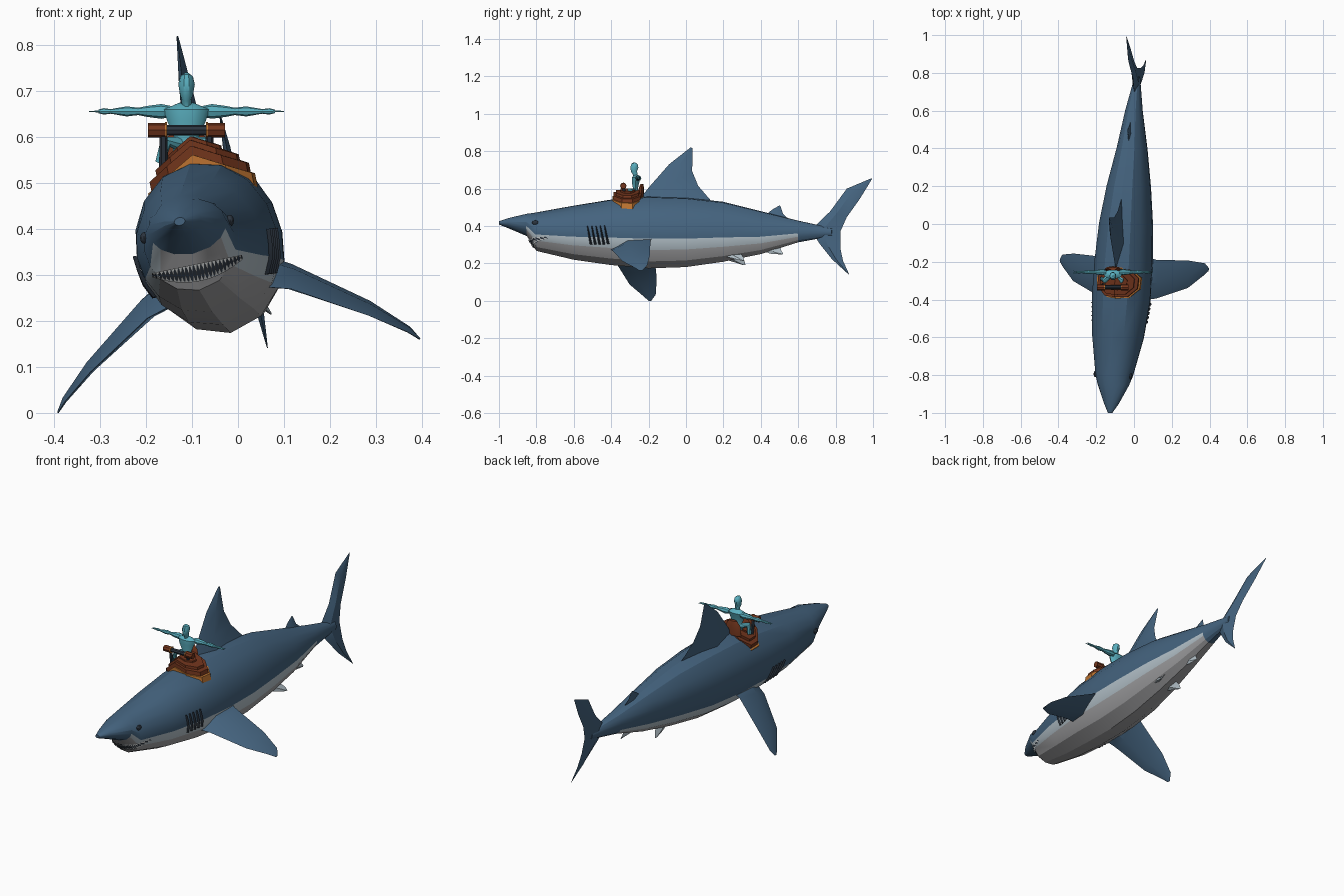
import bpy, bmesh, math
from mathutils import Vector
from mathutils.bvhtree import BVHTree

cube = bpy.data.objects.get("Cube")
if cube:
    bpy.data.objects.remove(cube, do_unlink=True)


def material(name, *rgb):
    m = bpy.data.materials.new(name)
    m.use_nodes = True
    m.diffuse_color = (*rgb, 1)
    bsdf = next(n for n in m.node_tree.nodes if n.type == "BSDF_PRINCIPLED")
    bsdf.inputs["Base Color"].default_value = (*rgb, 1)
    return m


BLUE = material("slate blue skin", .058, .125, .21)
PALE = material("pale flank", .45, .53, .58)
GREY = material("grey belly", .36, .36, .37)
DARK = material("dark blue grey", .025, .035, .05)
TEETH = material("tooth white", .6, .62, .62)
LEATHER = material("brown leather", .17, .036, .012)
TRIM = material("orange trim", .5, .17, .03)
TEAL = material("teal rider", .1, .42, .51)

# Body stations: y, centre x, half width, top z, bottom z
STATIONS = [
    (-1, -.127, .012, .425, .408), (-.95, -.12, .04, .442, .388),
    (-.85, -.11, .085, .465, .345), (-.8, -.105, .1, .475, .265),
    (-.6, -.085, .137, .512, .217), (-.4, -.068, .155, .545, .188),
    (-.2, -.055, .153, .562, .17), (0, -.042, .141, .556, .177),
    (.2, -.027, .115, .533, .206), (.4, -.01, .08, .482, .248),
    (.6, 0, .046, .43, .312), (.78, .018, .014, .39, .345)]
ROLL = math.radians(11.5)


def station(y):
    """Interpolated centre x, half width, top and bottom at y."""
    y = max(STATIONS[0][0], min(STATIONS[-1][0], y))
    for a, b in zip(STATIONS, STATIONS[1:]):
        if y <= b[0]:
            t = (y - a[0]) / (b[0] - a[0])
            return [p + (q - p) * t for p, q in zip(a[1:], b[1:])]


def place(side, y, z):
    """Turn a point of the straight animal into the rolled, curved pose."""
    cx, _, top, bottom = station(y)
    cz = (top + bottom) / 2
    c, s, h = math.cos(ROLL), math.sin(ROLL), z - cz
    return Vector((cx + c * side - s * h, y - .06 * side, cz + s * side + c * h))


def build(name, verts, faces, mats, index=None, angle=25):
    me = bpy.data.meshes.new(name)
    me.from_pydata([tuple(v) for v in verts], [], faces)
    for m in mats:
        me.materials.append(m)
    for i, p in enumerate(me.polygons):
        p.material_index = index[i] if index else 0
    bm = bmesh.new()
    bm.from_mesh(me)
    bmesh.ops.recalc_face_normals(bm, faces=bm.faces)
    bm.to_mesh(me)
    bm.free()
    ob = bpy.data.objects.new(name, me)
    bpy.context.collection.objects.link(ob)
    bpy.ops.object.select_all(action="DESELECT")
    ob.select_set(True)
    bpy.context.view_layer.objects.active = ob
    bpy.ops.object.shade_smooth_by_angle(angle=math.radians(angle))
    return ob


def loft(name, rings, mats, rule=None, angle=25):
    n = len(rings[0])
    verts = [v for r in rings for v in r]
    faces, index = [], []
    for i in range(len(rings) - 1):
        for j in range(n):
            k = (j + 1) % n
            faces.append((i * n + j, i * n + k, (i + 1) * n + k, (i + 1) * n + j))
            index.append(rule(i, j) if rule else 0)
    faces += [tuple(range(n)), tuple(range(len(verts) - n, len(verts)))]
    return build(name, verts, faces, mats, index + [0, 0], angle)


def tube(name, path, mat, sides=8, squash=1):
    """Tapered limb through (x, y, z, radius) points."""
    rings = []
    for i, p in enumerate(path):
        d = Vector(path[min(i + 1, len(path) - 1)][:3]) - Vector(path[max(i - 1, 0)][:3])
        u = d.cross(Vector((0, 1, 0))).normalized()
        v = u.cross(d).normalized() * squash
        turn = [2 * math.pi * k / sides for k in range(sides)]
        rings.append([Vector(p[:3]) + p[3] * (u * math.cos(a) + v * math.sin(a)) for a in turn])
    return loft(name, rings, [mat], angle=40)


# Body: elliptical rings, with ring edges lying on the colour borders
half = [90, 65, 42, 20, 0, -19, -38, -62]
angles = [math.radians(a) for a in half + [-90] + [180 - a for a in half[:0:-1]]]
rings = []
for y, cx, w, top, bottom in STATIONS:
    mid, tall = (top + bottom) / 2, (top - bottom) / 2
    rings.append([place(w * math.cos(a), y, mid + tall * math.sin(a)) for a in angles])


def skin(i, j):
    if i < 2 or i > 9 or j < 5 or j > 10:
        return 0
    return 1 if j in (5, 10) else 2


body = loft("shark_body", rings, [BLUE, PALE, GREY], skin)
tree = BVHTree.FromPolygons([v.co for v in body.data.vertices],
                            [tuple(p.vertices) for p in body.data.polygons])


def on_skin(origin, direction, lift):
    hit = tree.ray_cast(origin, direction)[0]
    return (hit or origin + direction) - direction * lift


def on_flank(side, y, z, lift):
    outer = place(side * .4, y, z)
    return on_skin(outer, (place(0, y, z) - outer).normalized(), lift)


# Fins: diamond sections given as (leading point, trailing point, half thickness)
def fin(name, sections, mat, side=1, thick=(1, 0, 0)):
    rings = []
    for lead, trail, t in sections:
        a, b = Vector(lead), Vector(trail)
        m, off = a.lerp(b, .4), Vector(thick) * t
        rings.append([place(p.x * side, p.y, p.z) for p in (a, m + off, b, m - off)])
    return loft(name, rings, [mat])


def upright(rows):
    return [((0, a, b), (0, c, d), t) for a, b, c, d, t in rows]


fin("dorsal_fin", upright([
    (-.27, .52, .15, .52, .035), (-.2, .61, .065, .62, .022),
    (-.09, .738, .033, .7, .013), (.025, .83, .035, .825, .002)]), BLUE)
fin("rear_dorsal_fin", upright([
    (.42, .455, .56, .43, .009), (.46, .49, .52, .465, .006), (.5, .513, .505, .51, .001)]), BLUE)
fin("tail_fin", upright([
    (.988, .66, .996, .66, .001), (.86, .605, .93, .55, .008), (.77, .48, .86, .45, .012),
    (.67, .38, .825, .37, .018), (.71, .31, .825, .28, .012), (.78, .22, .84, .21, .008),
    (.868, .138, .873, .136, .001)]), BLUE)
fin("anal_fin", upright([
    (.4, .27, .5, .3, .01), (.45, .25, .51, .265, .006), (.515, .245, .52, .25, .001)]), PALE)
for side, word in ((1, "left"), (-1, "right")):
    fin(word + "_pectoral_fin", [
        ((.09, -.4, .255), (.09, -.16, .33), .03), ((.16, -.385, .235), (.16, -.18, .29), .022),
        ((.31, -.32, .145), (.31, -.175, .178), .012), ((.38, -.25, .095), (.385, -.185, .105), .006),
        ((.401, -.225, .075), (.403, -.21, .075), .002)], BLUE, side, (.5, 0, .9))
    fin(word + "_pelvic_fin", [
        ((.03, .18, .235), (.03, .29, .25), .012), ((.05, .25, .215), (.05, .31, .22), .007),
        ((.058, .3, .2), (.058, .315, .2), .002)], PALE, side, (.8, 0, .5))

    # Gill slits as low ridges on the flank
    for g in range(5):
        slit = []
        for k in range(4):
            y, z = -.5 + .023 * g - .006 * k, .275 + .032 * k
            wide = .007 - .0015 * k
            slit.append([on_flank(side, y + dy, z, lift)
                         for dy, lift in ((-wide, .001), (0, .009), (wide, .001))])
        loft(f"{word}_gill_{g + 1}", slit, [DARK])

    # Eye
    bpy.ops.mesh.primitive_uv_sphere_add(
        segments=10, ring_count=6, radius=.016, location=on_flank(side, -.8, .4, 0))
    eye = bpy.context.object
    eye.name = word + "_eye"
    eye.scale = (.6, 1.1, .8)
    eye.data.materials.append(DARK)
    bpy.ops.object.shade_smooth_by_angle()


# Mouth and teeth follow the front of the jaw
def mouth_point(t, v, lift):
    p = place(.006 + .1 * t, -.8, .303 + .014 * t * t + v * .019 * (1 - .75 * t * t))
    return on_skin(Vector((p.x, -1.3, p.z)), Vector((0, 1, 0)), lift)


N = 24
steps = [-1 + 2 * i / N for i in range(N + 1)]
verts = [mouth_point(t, v, .004) for t in steps for v in (-1, 0, 1)]
faces = [(3 * i + j, 3 * i + j + 1, 3 * i + j + 4, 3 * i + j + 3)
         for i in range(N) for j in (0, 1)]
build("mouth", verts, faces, [DARK])
verts, faces = [], []
for a, b in zip(steps, steps[1:]):
    for v in (-1, 1):
        faces.append(tuple(range(len(verts), len(verts) + 3)))
        verts += [mouth_point(a, v, .007), mouth_point(b, v, .007),
                  mouth_point((a + b) / 2, -v * .1, .009)]
build("teeth", verts, faces, [TEETH])


# Saddle: chevron layers with chamfered corners, stacked on the back
def saddle_layer(name, scale, low, high, mat):
    edge = [(0, -.085), (.065, -.08), (.115, -.03), (.118, .03), (.07, .075), (0, .08)]
    outline = edge + [(-x, y) for x, y in edge[-2:0:-1]]
    rings = [[place(.008 + x * scale, -.308 + y * scale, .55 + h - .55 * abs(x) * scale)
              for x, y in outline] for h in (low, high)]
    n = len(outline)
    faces = [(j, (j + 1) % n, (j + 1) % n + n, j + n) for j in range(n)]
    for o in (0, n):
        faces += [tuple(o + k for k in range(6)), tuple(o + k % n for k in range(5, n + 1))]
    return build(name, rings[0] + rings[1], faces, [mat])


saddle_layer("saddle_trim", 1, -.03, .014, TRIM)
saddle_layer("saddle_base", .93, -.01, .034, LEATHER)
saddle_layer("saddle_pad", .78, 0, .047, LEATHER)
saddle_layer("saddle_seat", .5, .02, .055, LEATHER)
X = -.112
tube("seat_back", [(X, -.24, .55, .045), (X, -.238, .6, .042), (X, -.236, .625, .022)],
     LEATHER, 8, .35)

# Handlebar across the front
tube("handlebar", [(X - .05, -.335, .615, .011), (X + .05, -.335, .615, .011)], DARK)
for side, word in ((1, "left"), (-1, "right")):
    tube(word + "_grip", [(X + side * .045, -.335, .615, .016),
                          (X + side * .084, -.335, .615, .016)], LEATHER)
    tube(word + "_grip_ring", [(X + side * .042, -.335, .615, .0175),
                               (X + side * .047, -.335, .615, .0175)], TRIM)
    tube(word + "_bar_post", [(X + side * .05, -.32, .53, .01),
                              (X + side * .05, -.335, .612, .008)], DARK, 6)

# Rider with arms held straight out
Y = -.27
tube("rider_torso", [(X, Y, .57, .03), (X, Y, .6, .027), (X, Y, .635, .042),
                     (X, Y + .004, .66, .05), (X, Y, .673, .02)], TEAL, 10, .5)
tube("rider_head", [(X, Y, .665, .01), (X, Y - .003, .682, .011), (X, Y - .008, .692, .014),
                    (X, Y - .006, .715, .018), (X, Y - .003, .732, .014),
                    (X, Y, .738, .005)], TEAL, 10, 1.25)
for side, word in ((1, "left"), (-1, "right")):
    arm = [(.035, .012), (.055, .016), (.085, .012), (.105, .008),
           (.13, .011), (.165, .005), (.18, .007), (.192, .004)]
    tube(word + "_arm", [(X + side * d, Y + .015, .656, r) for d, r in arm], TEAL)
    for k in (-1, 0, 1):
        tube(f"{word}_finger_{k + 2}", [(X + side * .188, Y + .015 + k * .004, .656, .0025),
                                        (X + side * .212, Y + .015 + k * .007, .656, .001)], TEAL, 5)
    tube(word + "_leg", [(X + side * .015, Y, .585, .016), (X + side * .045, Y - .03, .59, .014),
                         (X + side * .058, Y - .02, .545, .01)], TEAL)
